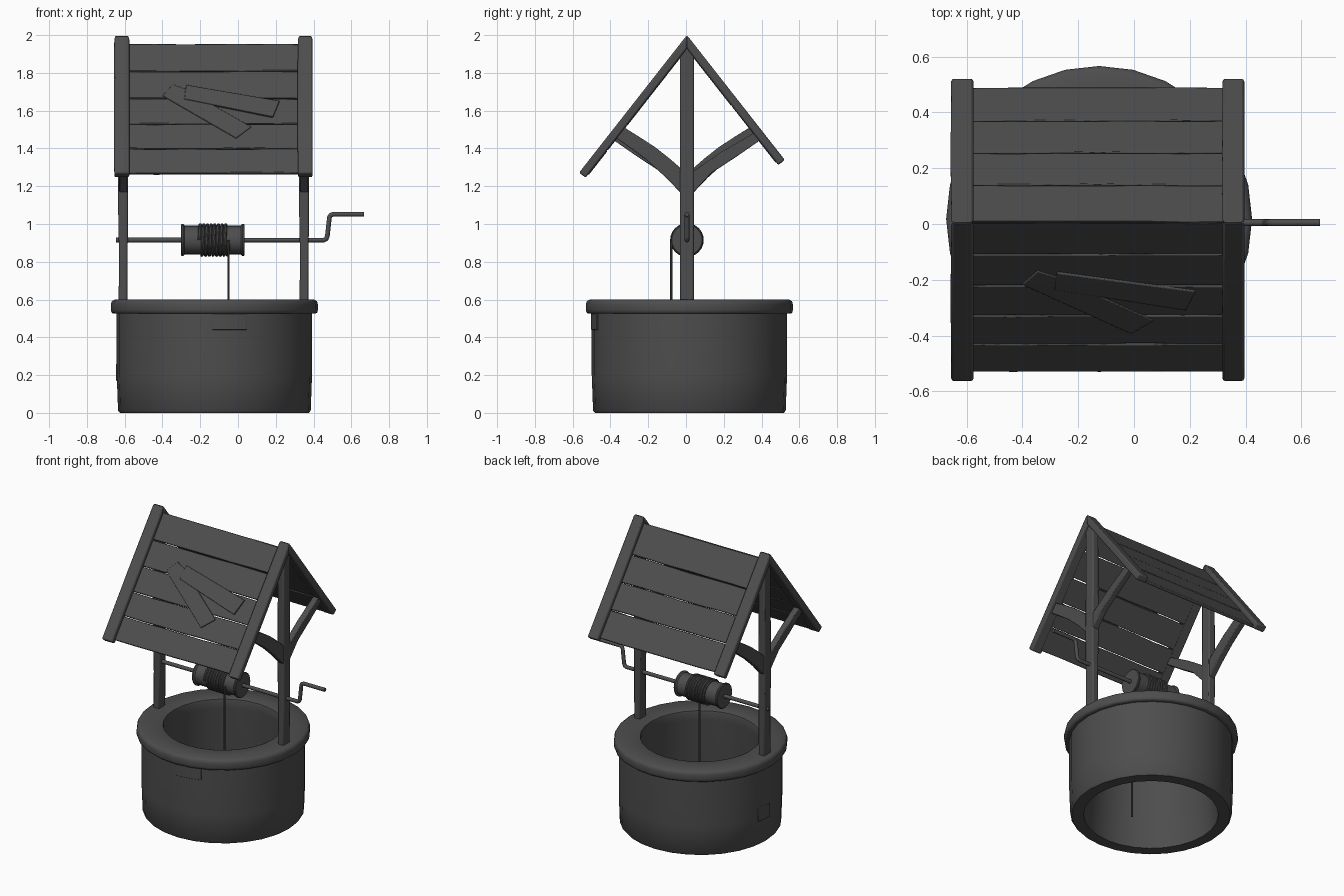
import bpy, bmesh, math, random
from mathutils import Vector

if "Cube" in bpy.data.objects:
    bpy.data.objects.remove(bpy.data.objects["Cube"])

random.seed(4)
CX, CY = -0.125, 0.013          # centre of the stone ring
A = math.radians(51.9)          # roof pitch
POST_X = (-0.608, 0.35)
DARK = bpy.data.materials.new("dark_grey")
DARK.diffuse_color = (0.075, 0.075, 0.075, 1)
DARK.use_nodes = True
DARK.node_tree.nodes["Principled BSDF"].inputs["Base Color"].default_value = DARK.diffuse_color


def finish(ob, angle):
    ob.data.materials.clear()
    ob.data.materials.append(DARK)
    ob.location.y = 0.005
    bpy.ops.object.select_all(action='DESELECT')
    ob.select_set(True)
    bpy.context.view_layer.objects.active = ob
    if ob.type == 'CURVE':
        bpy.ops.object.convert(target='MESH')
    bpy.ops.object.shade_smooth_by_angle(angle=math.radians(angle))


def make(name, bm, bevel=0.0, angle=35):
    bmesh.ops.recalc_face_normals(bm, faces=bm.faces)
    me = bpy.data.meshes.new(name)
    bm.to_mesh(me)
    bm.free()
    ob = bpy.data.objects.new(name, me)
    bpy.context.collection.objects.link(ob)
    if bevel:
        m = ob.modifiers.new("bevel", 'BEVEL')
        m.width, m.segments, m.limit_method = bevel, 2, 'ANGLE'
    finish(ob, angle)


def prism(name, bottom, top, bevel=0.004):
    """Solid between two matching outlines."""
    bm = bmesh.new()
    a = [bm.verts.new(p) for p in bottom]
    b = [bm.verts.new(p) for p in top]
    bm.faces.new(a)
    bm.faces.new(b)
    n = len(a)
    for i in range(n):
        j = (i + 1) % n
        bm.faces.new((a[i], a[j], b[j], b[i]))
    make(name, bm, bevel)


def lathe(name, profile, sides, place, closed=False, angle=35):
    """Revolve (radius, height) points; place maps (r, h, angle) to a position."""
    bm = bmesh.new()
    rings = [[bm.verts.new(place(r, h, math.tau * k / sides)) for k in range(sides)]
             for r, h in profile]
    pairs = list(zip(rings, rings[1:] + rings[:1])) if closed else list(zip(rings, rings[1:]))
    for p, q in pairs:
        for k in range(sides):
            m = (k + 1) % sides
            bm.faces.new((p[k], p[m], q[m], q[k]))
    if not closed:
        bm.faces.new(rings[0])
        bm.faces.new(rings[-1])
    make(name, bm, angle=angle)


def tube(name, points, radius, res=3):
    cu = bpy.data.curves.new(name, 'CURVE')
    cu.dimensions = '3D'
    cu.bevel_depth, cu.bevel_resolution, cu.use_fill_caps = radius, res, True
    sp = cu.splines.new('POLY')
    sp.points.add(len(points) - 1)
    for p, co in zip(sp.points, points):
        p.co = (*co, 1)
    ob = bpy.data.objects.new(name, cu)
    bpy.context.collection.objects.link(ob)
    finish(ob, 40)


def roof_point(side, x, t, n):
    """x along the ridge, t down the slope, n out of the slope."""
    t = max(t, -n * math.tan(A))
    return Vector((x, side * (t * math.cos(A) + n * math.sin(A)),
                   2.0 - t * math.sin(A) + n * math.cos(A)))


def roof_board(name, side, outline, n0, n1, bevel=0.004):
    prism(name, [roof_point(side, x, t, n0) for x, t in outline],
          [roof_point(side, x, t, n1) for x, t in outline], bevel)


# Stone ring with rounded overhanging rim, open at the bottom
ring = [(0.425, 0.0), (0.5, 0.0), (0.51, 0.012), (0.517, 0.2), (0.517, 0.525),
        (0.536, 0.525), (0.545, 0.532), (0.548, 0.545), (0.548, 0.575), (0.543, 0.591),
        (0.528, 0.6), (0.395, 0.6), (0.381, 0.594), (0.377, 0.58), (0.38, 0.53)]
lathe("stone_ring", ring, 28,
      lambda r, h, a: (CX + r * math.cos(a), CY + r * math.sin(a), h), True, 50)

# Two slightly raised stones on the wall
for name, mid, half, z0, z1 in (("front_stone", -81, 10.5, 0.44, 0.526),
                                ("side_stone", 176, 6.5, 0.17, 0.26)):
    arc = [math.radians(mid + half * k / 3) for k in range(-3, 4)]
    foot = [(r * math.cos(a) + CX, r * math.sin(a) + CY)
            for r, seq in ((0.521, arc), (0.49, arc[::-1])) for a in seq]
    prism(name, [(x, y, z0) for x, y in foot], [(x, y, z1) for x, y in foot], 0.003)

# Posts, slightly bowed, with a pair of braces each
for label, px, turn in (("left", POST_X[0], -1), ("right", POST_X[1], 1)):
    side = [(0.58, -0.024, 0.022), (0.85, -0.022, 0.024), (1.15, -0.028, 0.026),
            (1.5, -0.026, 0.024), (1.93, -0.024, 0.024)]
    outline = [(px + a, z) for z, a, b in side] + [(px + b, z) for z, a, b in side[::-1]]
    prism(label + "_post", [(x, -0.037, z) for x, z in outline],
          [(x, 0.037, z) for x, z in outline], 0.008)
    curved = [(-0.01, 1.275), (-0.09, 1.345), (-0.17, 1.408), (-0.25, 1.46), (-0.33, 1.51),
              (-0.375, 1.455), (-0.29, 1.395), (-0.21, 1.335), (-0.11, 1.245), (-0.01, 1.14)]
    straight = [(0.01, 1.265), (0.18, 1.38), (0.35, 1.48), (0.39, 1.445),
                (0.26, 1.355), (0.13, 1.27), (0.01, 1.14)]
    for kind, shape in (("curved", curved), ("straight", straight)):
        prism(f"{label}_{kind}_brace", [(px - 0.021, turn * y, z) for y, z in shape],
              [(px + 0.021, turn * y, z) for y, z in shape], 0.005)

# Roof: rafters, then planks with uneven edges
for side, label, length, cuts in (
        (-1, "front", 0.925, (0.036, 0.22, 0.404, 0.576, 0.741, 0.905)),
        (1, "back", 0.84, (0.036, 0.255, 0.441, 0.627, 0.822))):
    for end, x0, x1 in (("left", -0.655, -0.575), ("right", 0.317, 0.395)):
        shape = [(x0, 0), (x1, 0), (x1, length / 2), (x1, length),
                 (x0, length), (x0 - 0.002, length / 2)]
        roof_board(f"{label}_{end}_rafter", side, shape, -0.044, 0.0, 0.009)
    xs = [-0.59 + 0.92 * k / 6 for k in range(7)]
    for i, (t0, t1) in enumerate(zip(cuts, cuts[1:])):
        wob = lambda: random.uniform(0.0, 0.005)
        shape = [(x, t0 + wob()) for x in xs] + [(x, t1 - wob()) for x in xs[::-1]]
        lift = random.uniform(-0.002, 0.002)
        roof_board(f"{label}_plank_{i + 1}", side, shape, -0.046 + lift, -0.026 + lift)

# Two patch boards nailed on the front slope, outlines given as (x, z)
for name, pts, n in (
        ("lower_patch_board", ((-0.40, 1.68), (-0.345, 1.74), (-0.28, 1.715), (0.07, 1.515),
                               (-0.01, 1.455)), -0.021),
        ("upper_patch_board", ((-0.275, 1.735), (0.22, 1.65), (0.185, 1.565),
                               (-0.285, 1.66)), -0.018)):
    roof_board(name, -1, [(x, (1.986 - z) / math.sin(A)) for x, z in pts], -0.035, n, 0.003)

# Winding axle with crank handle
AZ = 0.915
tube("axle_and_crank", [(-0.645, 0, AZ), (0.455, 0, AZ), (0.467, 0, AZ + 0.006),
                        (0.473, 0, AZ + 0.02), (0.484, 0, 1.035), (0.49, 0, 1.046),
                        (0.503, 0, 1.052), (0.667, 0, 1.052)], 0.013)

# Drum with flanged ends
drum = [(0.08, -0.302), (0.085, -0.298), (0.085, -0.29), (0.076, -0.282),
        (0.076, 0.015), (0.085, 0.023), (0.085, 0.031), (0.08, 0.035)]
lathe("drum", drum, 24,
      lambda r, h, a: (h, r * math.cos(a), AZ + r * math.sin(a)))

# Rope wound on the drum and hanging into the well
turns, steps = 8, 24
coil = [(-0.205 + 0.155 * k / (turns * steps), -0.08 * math.cos(math.tau * k / steps),
         AZ + 0.08 * math.sin(math.tau * k / steps)) for k in range(turns * steps + 1)]
tube("rope_coil", coil, 0.009, 2)
tube("hanging_rope", [(-0.05, -0.083, AZ), (-0.05, -0.083, 0.0)], 0.006, 2)
